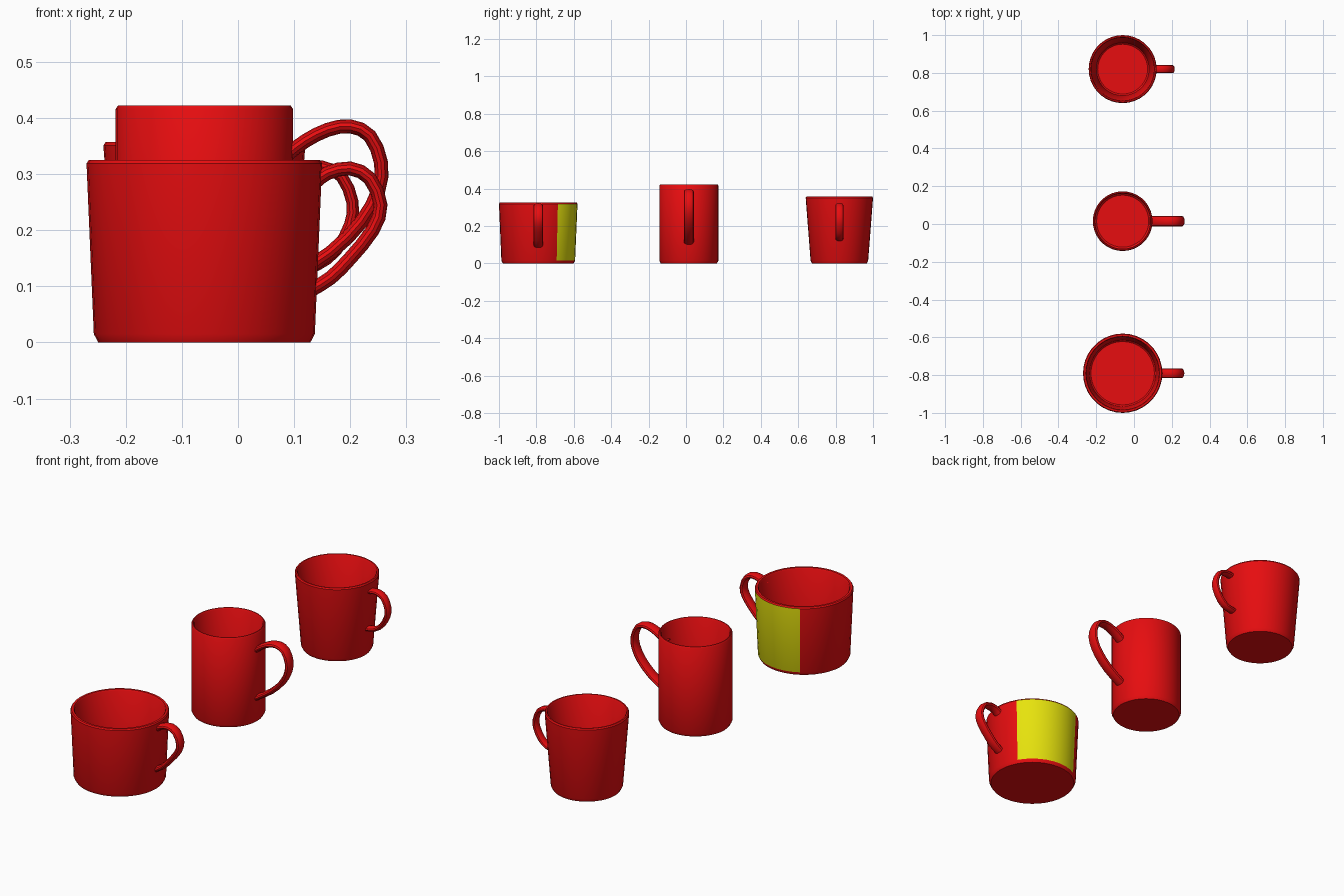
import bpy, bmesh, math
from mathutils import Vector

cube = bpy.data.objects.get("Cube")
if cube:
    bpy.data.objects.remove(cube, do_unlink=True)


def make_material(name, color):
    mat = bpy.data.materials.new(name)
    mat.use_nodes = True
    mat.diffuse_color = color
    mat.node_tree.nodes["Principled BSDF"].inputs["Base Color"].default_value = color
    return mat


RED = make_material("red glaze", (0.8, 0.004, 0.005, 1))
YELLOW = make_material("yellow glaze", (0.8, 0.77, 0.004, 1))
CUP_X = -0.06


def finish(bm, name, materials):
    bmesh.ops.recalc_face_normals(bm, faces=bm.faces)
    mesh = bpy.data.meshes.new(name)
    bm.to_mesh(mesh)
    bm.free()
    for mat in materials:
        mesh.materials.append(mat)
    obj = bpy.data.objects.new(name, mesh)
    bpy.context.collection.objects.link(obj)
    bpy.ops.object.select_all(action="DESELECT")
    obj.select_set(True)
    bpy.context.view_layer.objects.active = obj
    bpy.ops.object.shade_smooth_by_angle(angle=math.radians(35))
    return obj


def cup_body(name, y, bottom, top, height, rim, floor, panel=False):
    """Lathe a hollow cup; the panel is a quarter of its outer wall."""
    low, high, base = 0.015, height - 0.006, 0.02
    profile = [(0, 0), (bottom - 0.008, 0), (bottom, low), (top, high),
               (top - 0.004, height), (top - rim + 0.004, height),
               (top - rim, high), (floor, base + 0.008),
               (floor - 0.008, base), (0, base)]
    bm = bmesh.new()
    verts = [bm.verts.new((r, 0, z)) for r, z in profile]
    edges = [bm.edges.new(pair) for pair in zip(verts, verts[1:])]
    bmesh.ops.spin(bm, geom=verts + edges, cent=(0, 0, 0), axis=(0, 0, 1),
                   angle=math.tau, steps=36)
    bmesh.ops.remove_doubles(bm, verts=bm.verts, dist=0.0001)
    if panel:
        for face in bm.faces:
            c = face.calc_center_median()
            angle = math.degrees(math.atan2(c.y, c.x))
            outer = c.xy.length > (bottom + top) / 2 - 0.006
            if 30 < angle < 120 and outer and low < c.z < high:
                face.material_index = 1
    bmesh.ops.translate(bm, verts=bm.verts, vec=(CUP_X, y, 0))
    finish(bm, name, [RED, YELLOW] if panel else [RED])


def smooth_path(points, steps=2):
    """Catmull-Rom curve through the points."""
    pts = [Vector(p) for p in points]
    pts = [2 * pts[0] - pts[1]] + pts + [2 * pts[-1] - pts[-2]]
    path = []
    for a, b, c, d in zip(pts, pts[1:], pts[2:], pts[3:]):
        for i in range(steps):
            t = i / steps
            path.append(0.5 * (2 * b + (c - a) * t + (2 * a - 5 * b + 4 * c - d) * t * t
                               + (3 * b - a - 3 * c + d) * t ** 3))
    return path + [pts[-2]]


def handle(name, y, points, width, thickness, sides=12):
    """Sweep an oval section along a path in the x-z plane."""
    path = smooth_path(points)
    bm = bmesh.new()
    rings = []
    for i, p in enumerate(path):
        tangent = (path[min(i + 1, len(path) - 1)] - path[max(i - 1, 0)]).normalized()
        normal = Vector((-tangent.y, tangent.x))
        ring = []
        for k in range(sides):
            a = math.tau * k / sides
            q = p + normal * math.cos(a) * thickness / 2
            ring.append(bm.verts.new((q.x, y + math.sin(a) * width / 2, q.y)))
        rings.append(ring)
    for r, s in zip(rings, rings[1:]):
        for k in range(sides):
            n = (k + 1) % sides
            bm.faces.new((r[k], r[n], s[n], s[k]))
    bm.faces.new(rings[0])
    bm.faces.new(rings[-1])
    finish(bm, name, [RED])


# Wide front cup with a yellow panel
cup_body("wide_cup", -0.79, 0.197, 0.21, 0.325, 0.018, 0.176, panel=True)
handle("wide_cup_handle", -0.79,
       [(0.137, 0.285), (0.16, 0.302), (0.2, 0.31), (0.235, 0.292), (0.254, 0.245),
        (0.24, 0.2), (0.2, 0.15), (0.165, 0.115), (0.128, 0.092)], 0.05, 0.025)

# Tall straight middle mug
cup_body("tall_mug", 0.015, 0.158, 0.158, 0.422, 0.012, 0.146)
handle("tall_mug_handle", 0.015,
       [(0.088, 0.335), (0.12, 0.359), (0.16, 0.379), (0.2, 0.385), (0.235, 0.368),
        (0.255, 0.32), (0.25, 0.27), (0.22, 0.215), (0.165, 0.16), (0.088, 0.11)],
       0.054, 0.025)

# Tapered back cup
cup_body("tapered_cup", 0.82, 0.154, 0.18, 0.357, 0.014, 0.14)
handle("tapered_cup_handle", 0.82,
       [(0.108, 0.308), (0.15, 0.313), (0.185, 0.295), (0.204, 0.25), (0.2, 0.21),
        (0.175, 0.165), (0.14, 0.138), (0.096, 0.13)], 0.042, 0.022)
